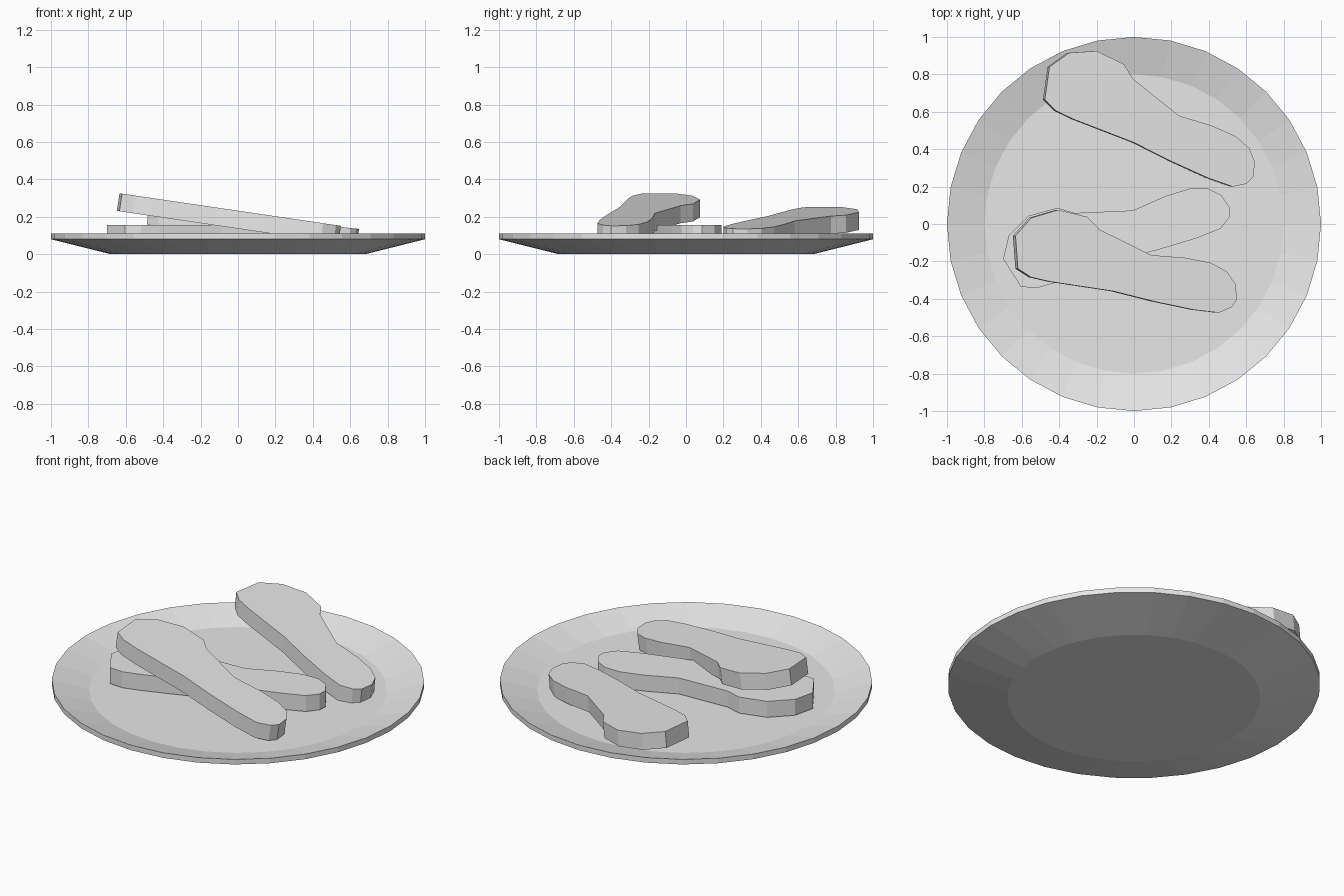
import bpy
import bmesh
from math import cos, sin, pi, radians
from mathutils import Matrix

cube = bpy.data.objects.get("Cube")
if cube:
    bpy.data.objects.remove(cube)

# One plain grey for everything
grey = bpy.data.materials.new("light_grey")
grey.use_nodes = True
colour = (0.8, 0.8, 0.8, 1)
grey.diffuse_color = colour
grey.node_tree.nodes["Principled BSDF"].inputs["Base Color"].default_value = colour


def add_object(name, bm):
    bmesh.ops.recalc_face_normals(bm, faces=bm.faces)
    mesh = bpy.data.meshes.new(name)
    bm.to_mesh(mesh)
    bm.free()
    mesh.materials.append(grey)
    obj = bpy.data.objects.new(name, mesh)
    bpy.context.collection.objects.link(obj)
    return obj


# Plate: a turned profile of (radius, height), from foot to inner floor
def make_plate(profile, sides=32):
    bm = bmesh.new()
    rings = []
    for r, z in profile:
        angles = [2 * pi * i / sides for i in range(sides)]
        rings.append([bm.verts.new((r * cos(a), r * sin(a), z)) for a in angles])
    for low, high in zip(rings, rings[1:]):
        for i in range(sides):
            j = (i + 1) % sides
            bm.faces.new((low[i], low[j], high[j], high[i]))
    bm.faces.new(rings[0])
    bm.faces.new(rings[-1])
    return add_object("plate", bm)


make_plate([(0.68, 0), (1, 0.08), (1, 0.11), (0.8, 0.055)])

# Food pieces: one club-shaped outline, wide end on the left
OUTLINE = [
    (-.56, .165), (-.535, .34), (-.43, .415), (-.28, .425), (-.135, .355),
    (-.085, .275), (.16, .08), (.34, .025), (.465, -.03), (.54, -.095),
    (.57, -.17), (.56, -.25), (.525, -.285), (.45, -.3), (.32, -.255),
    (.12, -.165), (-.08, -.065), (-.405, .06), (-.5, .105),
]
THICKNESS = 0.095


def make_piece(name, top_centre, turn, tilt):
    bm = bmesh.new()
    face = bm.faces.new([bm.verts.new((x, y, 0)) for x, y in OUTLINE])
    extruded = bmesh.ops.extrude_face_region(bm, geom=[face], use_keep_orig=True)
    lower = [v for v in extruded["geom"] if isinstance(v, bmesh.types.BMVert)]
    bmesh.ops.translate(bm, verts=lower, vec=(0, 0, -THICKNESS))
    place = (Matrix.Translation(top_centre) @ Matrix.Rotation(tilt, 4, 'Y')
             @ Matrix.Rotation(radians(turn), 4, 'Z'))
    bmesh.ops.transform(bm, matrix=place, verts=bm.verts)
    return add_object(name, bm)


make_piece("back_piece", (0.08, 0.5, 0.195), 0, 0.105)
make_piece("bottom_piece", (-0.073, -0.093, 0.155), 41, 0)
make_piece("top_piece", (-0.044, -0.279, 0.239), 12.5, 0.146)
